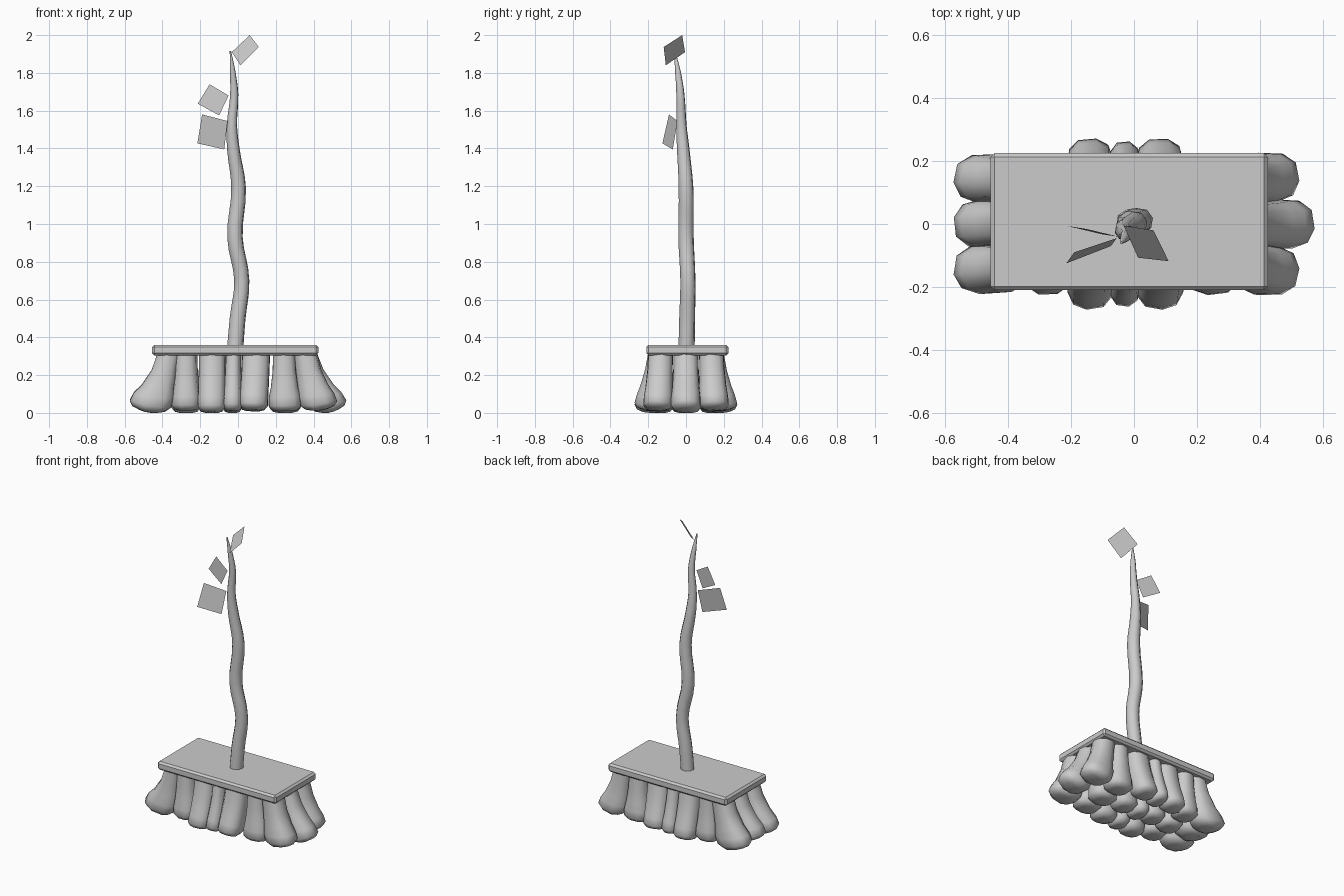
import bpy, bmesh, math, random
from mathutils import Vector

if "Cube" in bpy.data.objects:
    bpy.data.objects.remove(bpy.data.objects["Cube"])

random.seed(4)


def make_object(name, bm, smooth=None):
    bmesh.ops.recalc_face_normals(bm, faces=bm.faces)
    mesh = bpy.data.meshes.new(name)
    bm.to_mesh(mesh)
    bm.free()
    obj = bpy.data.objects.new(name, mesh)
    bpy.context.collection.objects.link(obj)
    if smooth:
        bpy.ops.object.select_all(action='DESELECT')
        obj.select_set(True)
        bpy.context.view_layer.objects.active = obj
        bpy.ops.object.shade_smooth_by_angle(angle=math.radians(smooth))
    return obj


def loft(bm, rings):
    loops = [[bm.verts.new(p) for p in ring] for ring in rings]
    n = len(loops[0])
    for a, b in zip(loops, loops[1:]):
        for i in range(n):
            j = (i + 1) % n
            bm.faces.new((a[i], a[j], b[j], b[i]))
    bm.faces.new(loops[0])
    bm.faces.new(loops[-1])


# Broom head plank
bm = bmesh.new()
bmesh.ops.create_cube(bm, size=1)
bmesh.ops.scale(bm, vec=(0.88, 0.435, 0.056), verts=bm.verts)
bmesh.ops.translate(bm, vec=(-0.015, 0.0075, 0.332), verts=bm.verts)
bmesh.ops.bevel(bm, geom=bm.edges[:], offset=0.012, segments=1, affect='EDGES')
make_object("broom_head", bm)

# Crooked tapering handle: (x, y, z, radius)
path = [(-0.015, 0.003, 0.34, 0.044), (-0.002, 0.006, 0.50, 0.043),
        (0.020, 0.010, 0.70, 0.041), (-0.016, 0.000, 0.93, 0.042),
        (0.003, 0.000, 1.19, 0.040), (-0.025, -0.015, 1.40, 0.034),
        (-0.032, -0.024, 1.52, 0.028), (-0.020, -0.030, 1.69, 0.022),
        (-0.028, -0.042, 1.80, 0.016), (-0.040, -0.060, 1.915, 0.004)]
curve = bpy.data.curves.new("handle_path", 'CURVE')
curve.dimensions = '3D'
curve.bevel_depth = 1.0
curve.bevel_resolution = 2
curve.resolution_u = 4
curve.use_fill_caps = True
spline = curve.splines.new('BEZIER')
spline.bezier_points.add(len(path) - 1)
for p, (x, y, z, r) in zip(spline.bezier_points, path):
    p.co = (x, y, z)
    p.radius = r
    p.handle_left_type = p.handle_right_type = 'AUTO'
temp = bpy.data.objects.new("handle_path", curve)
bpy.context.collection.objects.link(temp)
bpy.context.view_layer.update()
tube = bpy.data.meshes.new_from_object(temp.evaluated_get(bpy.context.evaluated_depsgraph_get()))
bm = bmesh.new()
bm.from_mesh(tube)
bpy.data.objects.remove(temp)
make_object("handle", bm, 50)

# Flat leaves beside the handle
leaves = [
    [(-0.19, -0.09, 1.58), (-0.055, -0.045, 1.545), (-0.073, -0.07, 1.395), (-0.215, -0.125, 1.427)],
    [(-0.15, -0.016, 1.74), (-0.05, -0.04, 1.68), (-0.10, -0.033, 1.575), (-0.213, -0.006, 1.637)],
    [(0.062, -0.02, 2.0), (0.11, -0.118, 1.937), (0.013, -0.107, 1.84), (-0.033, -0.005, 1.91)],
]
for i, corners in enumerate(leaves):
    bm = bmesh.new()
    bm.faces.new([bm.verts.new(c) for c in corners])
    make_object(f"leaf_{i + 1}", bm)


# Bristle clumps: three rows of flaring, round-ended bundles
def clump(bm, top, foot, r_top, r_foot, sides=10):
    profile = [(0, 0), (0.3, 0.12), (0.58, 0.5), (0.76, 0.95), (0.91, 0.98), (0.98, 0.78), (1, 0.45)]
    turn = random.uniform(0, 0.6)
    bottom = random.choice((0.0, 0.008, 0.012))
    rings = []
    for t, f in profile:
        lean = (foot - top) * t ** 1.25
        rx, ry = (r_top.lerp(r_foot, f) if t < 0.95 else r_foot * f)
        ring = []
        for i in range(sides):
            a = turn + math.tau * i / sides
            c, s = math.cos(a), math.sin(a)
            dx = rx * math.copysign(abs(c) ** 0.8, c)
            dy = ry * math.copysign(abs(s) ** 0.8, s)
            # outer edge of a leaning clump is lifted
            lift = max(0, dx * (foot.x - top.x) + dy * (foot.y - top.y)) * 3.2 * t
            ring.append((top.x + lean.x + dx, top.y + lean.y + dy,
                         0.315 + (bottom - 0.315) * t + lift))
        rings.append(ring)
    loft(bm, rings)


# top x, foot x, top radius, foot radius, foot y of the outer rows
columns = [(-0.365, -0.475, 0.062, 0.112, 0.145), (-0.275, -0.275, 0.060, 0.078, 0.148),
           (-0.135, -0.140, 0.072, 0.074, 0.200), (-0.025, -0.030, 0.042, 0.052, 0.190),
           (0.095, 0.080, 0.075, 0.076, 0.200), (0.245, 0.250, 0.060, 0.088, 0.148),
           (0.355, 0.435, 0.064, 0.100, 0.150)]
bm = bmesh.new()
for tx, fx, rt, rf, fy in columns:
    for row in (-1, 0, 1):
        mid_end = 0.055 if row == 0 and tx > 0.3 else 0
        clump(bm, Vector((tx, row * 0.135)), Vector((fx + mid_end, row * fy)),
              Vector((rt, 0.066)), Vector((rf, 0.08)))
make_object("bristles", bm, 60)
